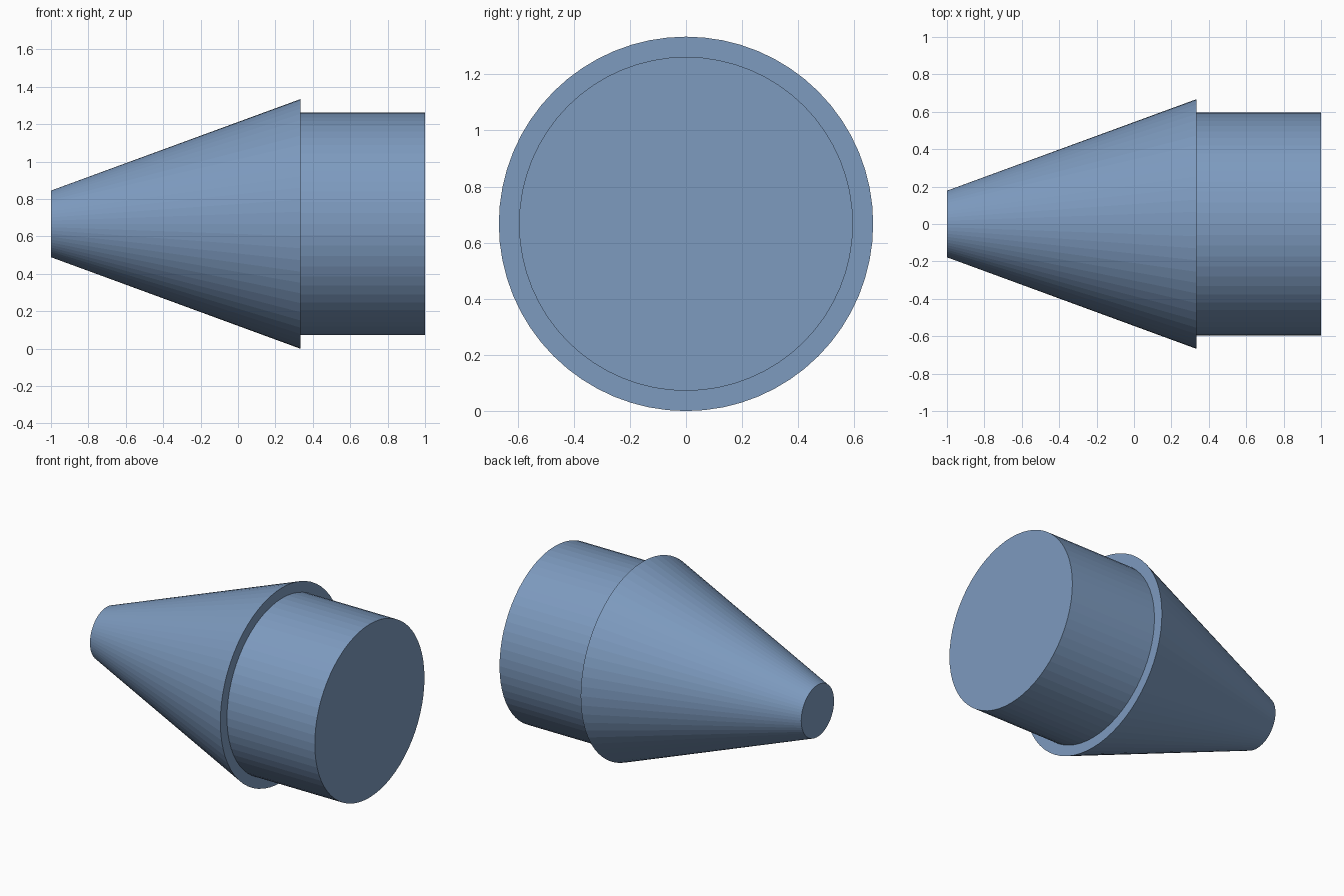
import bpy, bmesh
from math import cos, sin, tau

SIDES = 64
AXIS_Z = 0.667

default = bpy.data.objects.get("Cube")
if default:
    bpy.data.objects.remove(default, do_unlink=True)

# Single steel blue material
blue = bpy.data.materials.new("steel_blue")
blue.use_nodes = True
colour = (0.205, 0.325, 0.52, 1)
blue.diffuse_color = colour
blue.node_tree.nodes["Principled BSDF"].inputs["Base Color"].default_value = colour


def ring(bm, x, radius):
    """Circle of vertices around the x axis."""
    return [bm.verts.new((x, radius * cos(tau * i / SIDES), radius * sin(tau * i / SIDES)))
            for i in range(SIDES)]


# Closed turned body: tapered nose, overhanging shoulder, straight shank
profile = [(-1, 0.178), (0.333, 0.667), (0.333, 0.595), (1, 0.595)]
bm = bmesh.new()
rings = [ring(bm, x, r) for x, r in profile]
for a, b in zip(rings, rings[1:]):
    for i in range(SIDES):
        j = (i + 1) % SIDES
        bm.faces.new((a[i], a[j], b[j], b[i]))

# End caps
bm.faces.new(rings[0])
bm.faces.new(rings[-1])
bmesh.ops.recalc_face_normals(bm, faces=bm.faces)

mesh = bpy.data.meshes.new("tapered_plug")
bm.to_mesh(mesh)
bm.free()
mesh.materials.append(blue)
plug = bpy.data.objects.new("tapered_plug", mesh)
plug.location.z = AXIS_Z
bpy.context.collection.objects.link(plug)
